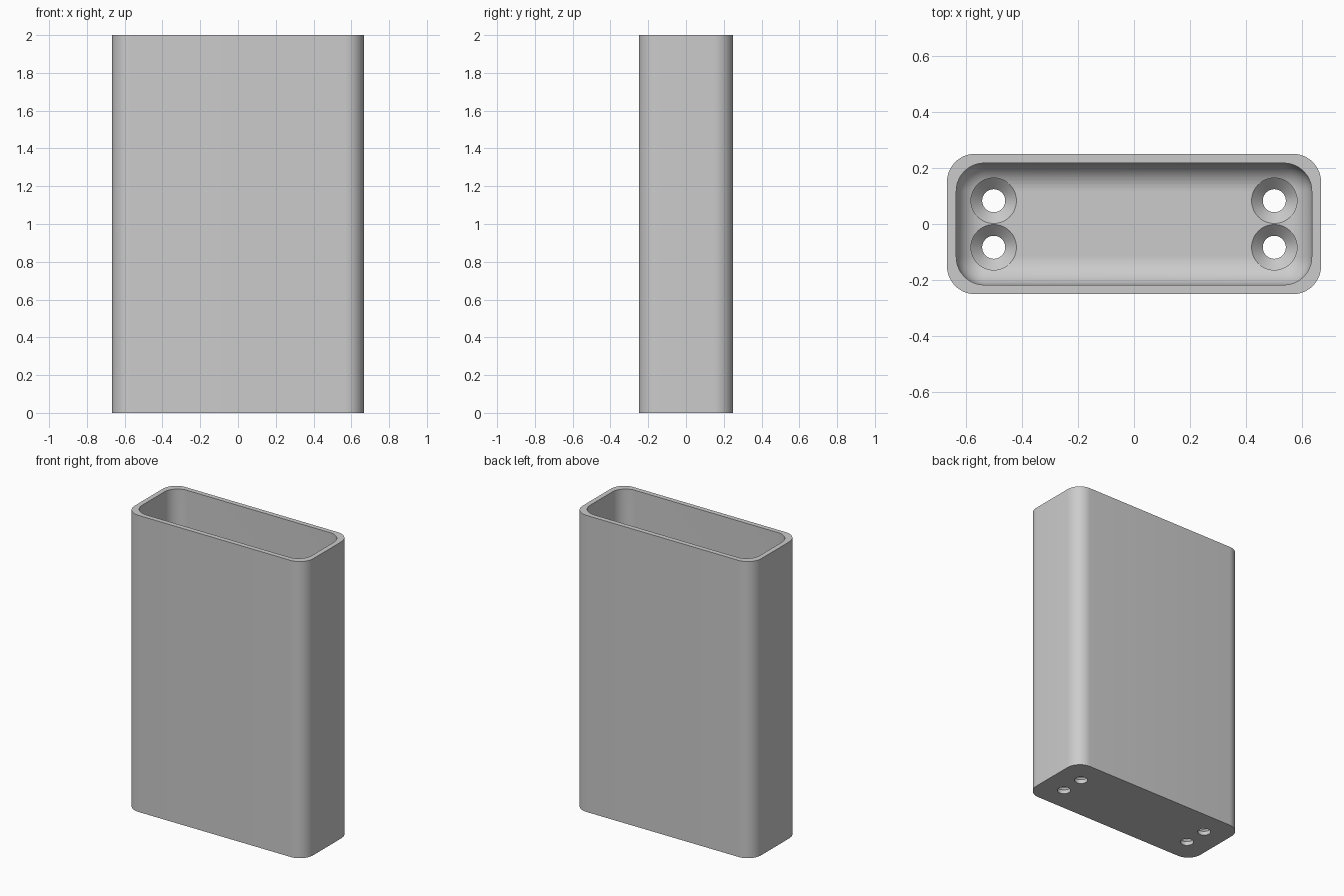
import bpy, bmesh, math
from mathutils import Matrix

if "Cube" in bpy.data.objects:
    bpy.data.objects.remove(bpy.data.objects["Cube"], do_unlink=True)

W, D, H = 1.333, 0.5, 2.0
WALL, FLOOR, RADIUS = 0.033, 0.067, 0.1

grey = bpy.data.materials.new("plain grey")
grey.use_nodes = True
grey.diffuse_color = (0.6, 0.6, 0.6, 1)
grey.node_tree.nodes["Principled BSDF"].inputs["Base Color"].default_value = (0.6, 0.6, 0.6, 1)


def to_object(bm, name):
    bmesh.ops.recalc_face_normals(bm, faces=bm.faces)
    mesh = bpy.data.meshes.new(name)
    bm.to_mesh(mesh)
    bm.free()
    mesh.materials.append(grey)
    obj = bpy.data.objects.new(name, mesh)
    bpy.context.collection.objects.link(obj)
    return obj


def rounded_box(name, w, d, z0, z1, upright_only):
    bm = bmesh.new()
    bmesh.ops.create_cube(bm, size=1, matrix=Matrix.Translation((0, 0, (z0 + z1) / 2))
                          @ Matrix.Diagonal((w, d, z1 - z0, 1)))
    edges = [e for e in bm.edges if not upright_only
             or abs(e.verts[0].co.z - e.verts[1].co.z) > 0.1]
    bmesh.ops.bevel(bm, geom=edges, offset=RADIUS, segments=12, profile=0.5, affect='EDGES')
    return to_object(bm, name)


def lathe(name, profile, x, y, steps=48):
    bm = bmesh.new()
    rings = [[bm.verts.new((x + r * math.cos(2 * math.pi * i / steps),
                            y + r * math.sin(2 * math.pi * i / steps), z))
              for i in range(steps)] for r, z in profile]
    for low, high in zip(rings, rings[1:]):
        for i in range(steps):
            j = (i + 1) % steps
            bm.faces.new((low[i], low[j], high[j], high[i]))
    bm.faces.new(rings[0])
    bm.faces.new(rings[-1])
    return to_object(bm, name)


# Outer shell, and the cavity with a rounded floor edge
holder = rounded_box("open_holder", W, D, 0, H, True)
cutters = [rounded_box("cavity_cutter", W - 2 * WALL, D - 2 * WALL, FLOOR, H + 0.3, False)]

# Four countersunk screw holes in the floor
screw_profile = [(0.041, -0.1), (0.041, FLOOR - 0.04), (0.081, FLOOR), (0.081, FLOOR + 0.15)]
for x in (-0.5, 0.5):
    for y in (-0.083, 0.083):
        cutters.append(lathe("screw_hole_cutter", screw_profile, x, y))

bpy.context.view_layer.objects.active = holder
holder.select_set(True)
for cutter in cutters:
    cut = holder.modifiers.new("cut", 'BOOLEAN')
    cut.operation, cut.solver, cut.object = 'DIFFERENCE', 'EXACT', cutter
    bpy.ops.object.modifier_apply(modifier=cut.name)
    bpy.data.objects.remove(cutter, do_unlink=True)

bpy.ops.object.shade_smooth_by_angle(angle=math.radians(30))
